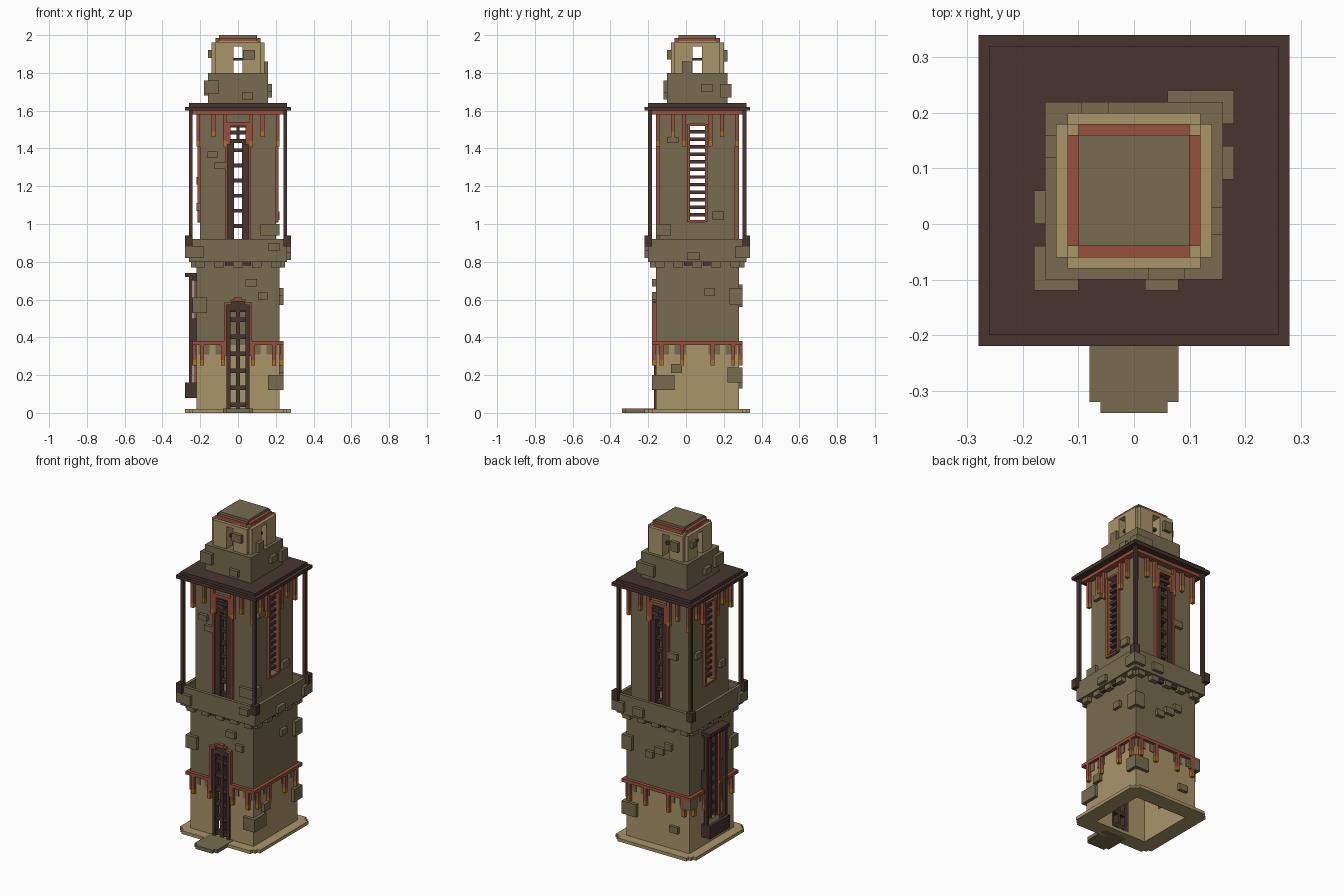
import bpy
import bmesh

if "Cube" in bpy.data.objects:
    bpy.data.objects.remove(bpy.data.objects["Cube"])

CY = 0.06  # tower axis in y
FRONT, LEFT, BACK, RIGHT = range(4)
ALL = (FRONT, LEFT, BACK, RIGHT)


def material(name, rgb):
    lin = [((c / 255 + 0.055) / 1.055) ** 2.4 for c in rgb] + [1]
    m = bpy.data.materials.new(name)
    m.use_nodes = True
    m.diffuse_color = lin
    bsdf = m.node_tree.nodes["Principled BSDF"]
    bsdf.inputs["Base Color"].default_value = lin
    bsdf.inputs["Roughness"].default_value = 0.9
    return m


STONE = material("olive_stone", (120, 108, 80))
SAND = material("sand_plaster", (170, 149, 105))
WOOD = material("dark_wood", (72, 53, 47))
RED = material("red_clay", (152, 80, 60))
GOLD = material("amber_tip", (178, 112, 30))


def build(name, mat, boxes):
    """One object from axis-aligned boxes (x0, x1, y0, y1, z0, z1), y relative to the axis."""
    bm = bmesh.new()
    for b in boxes:
        vs = bmesh.ops.create_cube(bm, size=1)["verts"]
        for v in vs:
            v.co = [(b[2 * i] + b[2 * i + 1]) / 2 + v.co[i] * abs(b[2 * i + 1] - b[2 * i])
                    for i in range(3)]
            v.co.y += CY
    me = bpy.data.meshes.new(name)
    bm.to_mesh(me)
    bm.free()
    me.materials.append(mat)
    ob = bpy.data.objects.new(name, me)
    bpy.context.collection.objects.link(ob)
    return ob


def on(side, u0, u1, d0, d1, z0, z1):
    """Box on a side: u runs along the face, d is the distance outward from the axis."""
    return {FRONT: (u0, u1, -d1, -d0, z0, z1), LEFT: (d0, d1, u0, u1, z0, z1),
            BACK: (-u1, -u0, d0, d1, z0, z1), RIGHT: (-d1, -d0, -u1, -u0, z0, z1)}[side]


def slab(h, z0, z1):
    return (-h, h, -h, h, z0, z1)


def walls(name, mat, half, t, z0, z1, openings=None):
    """Hollow square shaft with one optional opening (half width, bottom, top) per side."""
    out = []
    for s in ALL:
        e = half if s in (FRONT, BACK) else half - t
        if openings and s in openings:
            w, a, b = openings[s]
            a, b = max(a, z0), min(b, z1)
            out += [on(s, -e, -w, half - t, half, z0, z1), on(s, w, e, half - t, half, z0, z1)]
            if a > z0:
                out.append(on(s, -w, w, half - t, half, z0, a))
            if b < z1:
                out.append(on(s, -w, w, half - t, half, b, z1))
        else:
            out.append(on(s, -e, e, half - t, half, z0, z1))
    return build(name, mat, out)


# Foundation ring with notched corners, and the doorstep
walls("foundation", SAND, 0.26, 0.08, 0, 0.02)
build("foundation_edges", SAND, [on(s, -0.24, 0.24, 0.26, 0.28, 0, 0.02) for s in ALL])
build("doorstep", STONE, [(-0.08, 0.08, -0.38, -0.22, 0, 0.022), (-0.06, 0.06, -0.40, -0.38, 0, 0.022)])

# Main shaft
low = {FRONT: (0.06, 0.02, 0.56), RIGHT: (0.06, 0.16, 0.70)}
walls("plaster_base", SAND, 0.22, 0.04, 0.02, 0.36, low)
walls("lower_shaft", STONE, 0.22, 0.04, 0.36, 0.80, low)
up = {FRONT: (0.04, 0.86, 1.52), BACK: (0.04, 0.86, 1.52),
      LEFT: (0.04, 1.02, 1.52), RIGHT: (0.04, 1.02, 1.52)}
walls("upper_shaft", STONE, 0.20, 0.04, 0.84, 1.60, up)

# Balcony with parapet and corbels
build("balcony_floor", STONE, [slab(0.26, 0.80, 0.86)])
walls("parapet", STONE, 0.26, 0.02, 0.86, 0.92)
build("corbels", STONE, [on(s, u - 0.025, u + 0.025, 0.22, 0.25, 0.77, 0.80)
                         for s in ALL for u in (-0.2, -0.1, 0, 0.1, 0.2)])
build("corbel_beams", WOOD, [on(s, u - 0.02, u + 0.02, 0.22, 0.24, 0.78, 0.80)
                             for s in ALL for u in (-0.05, 0.05)])

# Corner posts of the gallery and the roof
corners = [(x, y) for x in (-1, 1) for y in (-1, 1)]
build("gallery_posts", WOOD, [(x * .24, x * .26, y * .24, y * .26, 0.86, 1.60) for x, y in corners])
build("post_feet", WOOD, [(x * .24, x * .28, y * .24, y * .28, 0.88, 0.94) for x, y in corners])
build("roof", WOOD, [slab(0.28, 1.60, 1.62), slab(0.26, 1.62, 1.64)])


# Red bands with hanging pendants
def pendants(name, half, top, drops):
    shafts, tips = [], []
    for s in ALL:
        for u, bottom in drops:
            for k in (-1, 1):
                shafts.append(on(s, k * u - 0.01, k * u + 0.01, half, half + 0.02, bottom + 0.03, top))
                tips.append(on(s, k * u - 0.01, k * u + 0.01, half, half + 0.02, bottom, bottom + 0.03))
    build(name + "_pendants", RED, shafts)
    build(name + "_pendant_tips", GOLD, tips)


band = [on(s, k * 0.06, k * 0.24, 0.22, 0.24, 0.36, 0.38) for s in ALL for k in (-1, 1)]
band += [on(s, -0.06, 0.06, 0.22, 0.24, 0.36, 0.38) for s in (LEFT, BACK)]
build("lower_band", RED, band)
pendants("lower", 0.22, 0.36, [(0.19, 0.25), (0.08, 0.25)])
build("moss_patches", STONE, [on(s, k * u - 0.03, k * u + 0.03, 0.22, 0.224, 0.31, 0.36)
                              for s in ALL for u in (0.09, 0.18) for k in (-1, 1)])
walls("upper_band", RED, 0.24, 0.04, 1.58, 1.60)
pendants("upper", 0.20, 1.58, [(0.21, 1.41), (0.13, 1.46), (0.07, 1.41)])

# Front door: lattice, stepped head and red surround
door = [on(FRONT, k * 0.04, k * 0.06, 0.19, 0.23, 0.02, 0.56) for k in (-1, 1)]
door += [on(FRONT, -0.01, 0.01, 0.19, 0.225, 0.02, 0.56)]
door += [on(FRONT, -0.04, 0.04, 0.19, 0.22, z, z + 0.025) for z in (.03, .12, .21, .30, .39, .48, .535)]
door += [on(FRONT, -0.06, 0.06, 0.19, 0.23, 0.54, 0.57), on(FRONT, -0.035, 0.035, 0.22, 0.23, 0.57, 0.59)]
build("door", WOOD, door)
trim = [on(FRONT, k * 0.06, k * 0.075, 0.22, 0.24, 0.30, 0.57) for k in (-1, 1)]
trim += [on(FRONT, k * 0.035, k * 0.075, 0.22, 0.24, 0.57, 0.585) for k in (-1, 1)]
trim += [on(FRONT, -0.04, 0.04, 0.22, 0.24, 0.59, 0.60), on(FRONT, -0.02, 0.02, 0.22, 0.24, 0.60, 0.61)]
build("door_surround", RED, trim)

# Framed side window with a planter
win = [on(RIGHT, -0.10, 0.10, 0.22, 0.28, 0.72, 0.74), on(RIGHT, -0.09, 0.09, 0.22, 0.26, 0.70, 0.72)]
for k in (-1, 1):
    win += [on(RIGHT, k * 0.08, k * 0.10, 0.24, 0.26, 0.16, 0.72),
            on(RIGHT, k * 0.04, k * 0.06, 0.18, 0.22, 0.16, 0.70),
            on(RIGHT, k * 0.08, k * 0.10, 0.22, 0.25, 0.38, 0.50),
            on(RIGHT, k * 0.08, k * 0.10, 0.22, 0.28, 0.08, 0.16)]
win += [on(RIGHT, -0.08, 0.08, 0.26, 0.28, 0.08, 0.16), on(RIGHT, -0.08, 0.08, 0.22, 0.26, 0.08, 0.10)]
win += [on(RIGHT, -0.01, 0.01, 0.18, 0.215, 0.16, 0.70)]
win += [on(RIGHT, -0.04, 0.04, 0.18, 0.21, 0.18 + 0.06 * i, 0.20 + 0.06 * i) for i in range(9)]
build("side_window_frame", WOOD, win)
build("side_window_trim", RED, [on(RIGHT, k * 0.06, k * 0.075, 0.22, 0.235, 0.16, 0.70) for k in (-1, 1)])

# Tall gallery doors at front and back, barred slits on the sides
lattice, slit, surround = [], [], []
for s in (FRONT, BACK):
    for k in (-1, 1):
        lattice += [on(s, k * 0.022, k * 0.04, 0.17, 0.21, 0.86, 1.44),
                    on(s, k * 0.04, k * 0.055, 0.20, 0.21, 0.86, 1.42)]
        surround += [on(s, k * 0.055, k * 0.07, 0.20, 0.22, 0.86, 1.42),
                     on(s, k * 0.04, k * 0.06, 0.20, 0.22, 1.42, 1.54)]
    lattice += [on(s, -0.04, 0.04, 0.17, 0.20, 0.90 + 0.08 * i, 0.92 + 0.08 * i) for i in range(7)]
    lattice += [on(s, -0.04, 0.04, 0.17, 0.21, z, z + 0.02) for z in (1.43, 1.475, 1.51)]
    lattice.append(on(s, -0.008, 0.008, 0.17, 0.20, 1.44, 1.52))
    surround.append(on(s, -0.04, 0.04, 0.20, 0.22, 1.52, 1.54))
for s in (LEFT, RIGHT):
    slit += [on(s, -0.04, 0.04, 0.17, 0.195, 1.04 + 0.04 * i, 1.058 + 0.04 * i) for i in range(12)]
    surround += [on(s, k * 0.04, k * 0.055, 0.20, 0.215, 1.01, 1.53) for k in (-1, 1)]
    surround += [on(s, -0.04, 0.04, 0.20, 0.215, z, z + 0.012) for z in (1.008, 1.52)]
build("gallery_door_lattice", WOOD, lattice)
build("slit_bars", WOOD, slit)
build("opening_surrounds", RED, surround)

# Lantern room and cap
build("lantern_plinth", STONE, [slab(0.16, 1.64, 1.80)])
room = {s: (0.025, 1.80, 1.94) for s in ALL}
walls("lantern_room", SAND, 0.12, 0.04, 1.80, 1.97, room)
build("lantern_facing", SAND, [on(s, k * 0.025, k * 0.12, 0.12, 0.14, 1.80, 1.96) for s in ALL for k in (-1, 1)]
      + [on(s, -0.025, 0.025, 0.12, 0.14, 1.94, 1.96) for s in ALL])
build("lantern_bars", WOOD, [on(s, -0.025, 0.025, 0.09, 0.11, 1.865, 1.88) for s in ALL])
build("cap_trim", RED, [(-0.12, 0.12, -0.10, 0.10, 1.96, 1.985), (-0.10, 0.10, -0.12, 0.12, 1.96, 1.985)])
build("cap", STONE, [slab(0.10, 1.96, 2.0)])

# Protruding stones: (side, u centre, width, z bottom, z top) grouped by wall distance
studs = {
    0.22: [(FRONT, .07, .06, .67, .71), (FRONT, .13, .05, .60, .64), (LEFT, .065, .055, .62, .66),
           (LEFT, -.11, .06, .21, .26), (BACK, .02, .06, .60, .64), (BACK, -.05, .05, .56, .60),
           (BACK, .08, .05, .64, .68), (BACK, .12, .06, .13, .17)],
    0.20: [(FRONT, -.135, .055, 1.35, 1.385), (FRONT, -.09, .07, 1.29, 1.325), (LEFT, -.13, .06, 1.43, 1.46),
           (LEFT, .11, .06, 1.02, 1.065), (BACK, .10, .06, 1.21, 1.25), (RIGHT, -.12, .05, 1.21, 1.25),
           (RIGHT, .12, .05, 1.07, 1.11)],
    0.26: [(FRONT, .19, .06, .86, .90), (LEFT, -.02, .07, .81, .85), (BACK, -.1, .07, .82, .87)],
    0.16: [(RIGHT, .03, .06, 1.68, 1.72), (LEFT, .05, .06, 1.70, 1.74), (FRONT, .05, .06, 1.66, 1.70)],
    0.14: [(FRONT, .058, .065, 1.87, 1.92), (RIGHT, -.08, .04, 1.88, 1.92), (LEFT, -.055, .05, 1.80, 1.86),
           (BACK, .07, .05, 1.86, 1.92)],
}
build("wall_stones", STONE, [on(s, u - w / 2, u + w / 2, d - 0.02, d + 0.02, a, b)
                             for d, rows in studs.items() for s, u, w, a, b in rows])

# Stones that wrap a corner
build("corner_stones", STONE, [
    (.16, .24, -.24, -.12, .12, .20), (.14, .24, .16, .24, .16, .24), (-.24, -.165, -.24, -.17, .53, .61),
    (-.24, -.17, .17, .24, .30, .37), (.17, .24, .17, .24, .57, .66), (.12, .22, -.22, -.14, .94, 1.0),
    (-.28, -.18, -.28, -.20, .82, .88), (.20, .28, .20, .28, .82, .88),
    (-.18, -.10, -.18, -.10, 1.69, 1.76), (.06, .18, .12, .18, 1.67, 1.74)])
